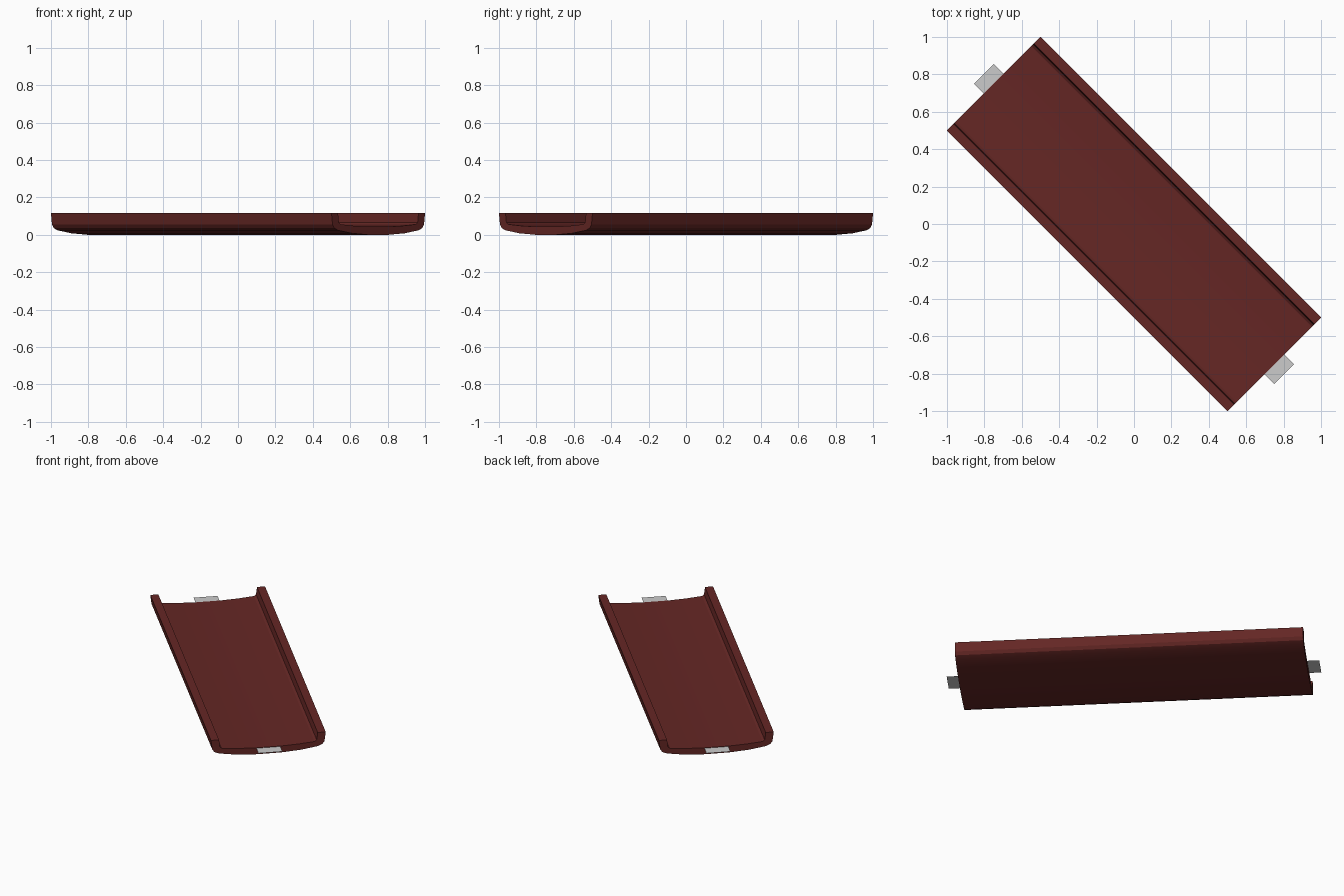
import bpy
from math import pi, sqrt

if "Cube" in bpy.data.objects:
    bpy.data.objects.remove(bpy.data.objects["Cube"])

L = 1.5 * sqrt(2)          # length of the trough along its own axis
TURN = -pi / 4             # the trough lies diagonally in plan


def material(name, rgb):
    m = bpy.data.materials.new(name)
    m.diffuse_color = (*rgb, 1)
    m.use_nodes = True
    m.node_tree.nodes["Principled BSDF"].inputs["Base Color"].default_value = m.diffuse_color
    return m


def make(name, verts, faces, mat=None):
    me = bpy.data.meshes.new(name)
    me.from_pydata(verts, [], faces)
    ob = bpy.data.objects.new(name, me)
    bpy.context.collection.objects.link(ob)
    ob.rotation_euler.z = TURN
    if mat:
        me.materials.append(mat)
    return ob


# half cross-section: (distance from centre line, height)
outer = [(0.08, 0.0), (0.20, 0.008), (0.305, 0.024), (0.333, 0.036),
         (0.346, 0.055), (0.3535, 0.115)]
inner = [(0.304, 0.115), (0.298, 0.066), (0.285, 0.056),
         (0.19, 0.048), (0.08, 0.043)]
half = outer + inner
n = len(half)
profile = half + [(-y, z) for y, z in reversed(half)]
count = len(profile)

# trough body: profile swept along its length, ends closed by strips
verts = [(x, y, z) for x in (-L / 2, L / 2) for y, z in profile]
faces = [(i, (i + 1) % count, count + (i + 1) % count, count + i)
         for i in range(count)]
faces += [tuple(reversed(range(count))), tuple(range(count, 2 * count))]
trough = make("trough", verts, faces, material("dark_red", (0.13, 0.02, 0.018)))
bpy.context.view_layer.objects.active = trough
trough.select_set(True)
bpy.ops.object.shade_smooth_by_angle(angle=pi / 9)

# thin flat connector tabs at both ends
for name, s in (("tab_back", -1), ("tab_front", 1)):
    a, b = s * L / 2, s * (L / 2 + 0.074)
    x0, x1 = min(a, b), max(a, b)
    make(name, [(x0, -0.074, 0.04), (x1, -0.074, 0.04),
                (x1, 0.074, 0.04), (x0, 0.074, 0.04)], [(0, 1, 2, 3)])
